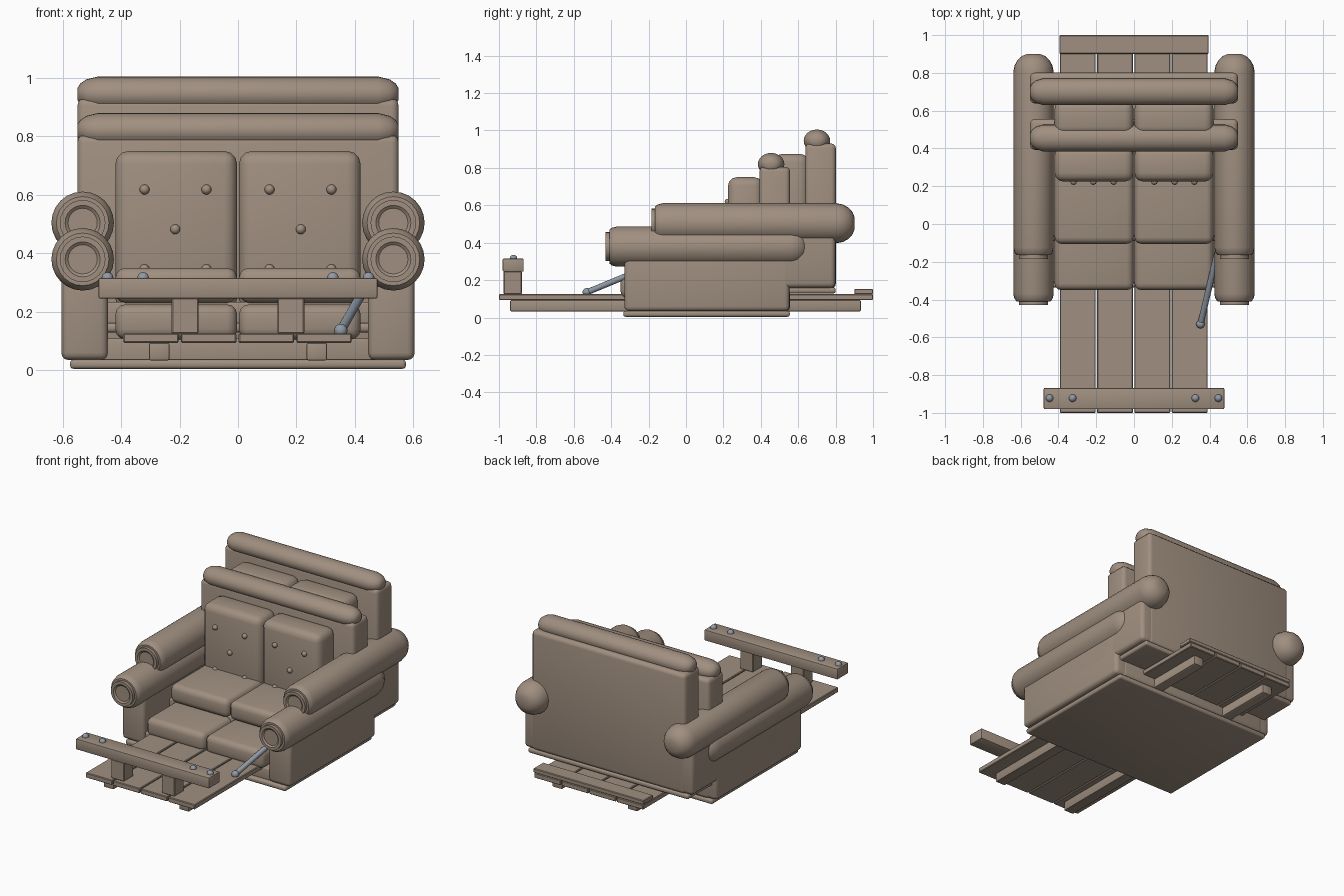
import bpy, math
from mathutils import Vector

if "Cube" in bpy.data.objects:
    bpy.data.objects.remove(bpy.data.objects["Cube"])


def material(name, color):
    m = bpy.data.materials.new(name)
    m.diffuse_color = (*color, 1)
    m.use_nodes = True
    m.node_tree.nodes["Principled BSDF"].inputs["Base Color"].default_value = m.diffuse_color
    return m


TAN = material("tan_brown", (0.35, 0.275, 0.215))
STEEL = material("blue_grey_metal", (0.28, 0.32, 0.38))


def finish(ob, name, mat):
    ob.name = name
    ob.data.materials.clear()
    ob.data.materials.append(mat)
    bpy.ops.object.select_all(action='DESELECT')
    ob.select_set(True)
    bpy.context.view_layer.objects.active = ob
    bpy.ops.object.shade_smooth_by_angle(angle=math.radians(35))
    return ob


def box(name, x, y, z, bevel=0.0, seg=3, mat=TAN):
    """Box from (min, max) ranges with rounded edges."""
    r = (x, y, z)
    bpy.ops.mesh.primitive_cube_add(size=1, location=[(a + b) / 2 for a, b in r])
    ob = bpy.context.object
    ob.scale = [b - a for a, b in r]
    bpy.ops.object.transform_apply(location=False, rotation=False, scale=True)
    if bevel:
        m = ob.modifiers.new("round", 'BEVEL')
        m.width, m.segments, m.limit_method = bevel, seg, 'NONE'
        bpy.ops.object.modifier_apply(modifier=m.name)
    return finish(ob, name, mat)


def lathe(name, profile, axis, centre, scale=(1, 1), n=24):
    """Revolve (position, radius) points round the x or y axis."""
    verts, faces = [], []
    for p, r in profile:
        for i in range(n):
            a = math.tau * i / n
            u, w = r * scale[0] * math.cos(a), r * scale[1] * math.sin(a)
            v = (p, u, w) if axis == 'x' else (-u, p, w)
            verts.append([c + k for c, k in zip(centre, v)])
    for j in range(len(profile) - 1):
        for i in range(n):
            k = (i + 1) % n
            faces.append((j * n + i, j * n + k, (j + 1) * n + k, (j + 1) * n + i)[::-1])
    faces.append(tuple(range(n))[::-1])
    faces.append(tuple(range((len(profile) - 1) * n, len(profile) * n)))
    me = bpy.data.meshes.new(name)
    me.from_pydata(verts, [], faces)
    ob = bpy.data.objects.new(name, me)
    bpy.context.collection.objects.link(ob)
    bpy.context.view_layer.objects.active = ob
    ob.select_set(True)
    bpy.ops.object.mode_set(mode='EDIT')
    bpy.ops.mesh.select_all(action='SELECT')
    bpy.ops.mesh.normals_make_consistent(inside=False)
    bpy.ops.object.mode_set(mode='OBJECT')
    return finish(ob, name, TAN)


def ball(name, loc, r, mat):
    bpy.ops.mesh.primitive_uv_sphere_add(segments=16, ring_count=10, radius=r, location=loc)
    return finish(bpy.context.object, name, mat)


ARM = [(-.422, .035), (-.422, .05), (-.43, .06), (-.43, .078), (-.41, .078), (-.41, .09),
       (-.395, .101), (-.37, .107), (.56, .107), (.595, .1), (.625, .083),
       (.645, .06), (.655, .035)]
ROLL = [(-.55, .02), (-.54, .036), (-.52, .05), (-.48, .06),
        (.48, .06), (.52, .05), (.54, .036), (.55, .02)]


def sofa(tag, dy, dz):
    def b(name, x, y, z, bevel):
        return box(f"{tag}_{name}", x, (y[0] + dy, y[1] + dy), (z[0] + dz, z[1] + dz), bevel)

    # base, front panel and backrest
    b("base_plate", (-.575, .575), (-.335, .555), (.004, .036), .012)
    b("seat_frame", (-.46, .46), (-.31, .5), (.03, .108), .008)
    b("backrest", (-.55, .55), (.393, .556), (.03, .805), .025)
    lathe(f"{tag}_top_roll", ROLL, 'x', (0, .455 + dy, .82 + dz), (1.18, 1))
    for s in (-1, 1):
        side = "left" if s < 0 else "right"
        # arms
        b(f"{side}_arm_panel", sorted((s * .445, s * .605)), (-.33, .553), (.034, .40), .025)
        lathe(f"{tag}_{side}_arm_roll", ARM, 'y', (s * .532, dy, .379 + dz))
        # cushions
        cx = sorted((s * .003, s * .42))
        b(f"{side}_seat_cushion", cx, (-.35, .3), (.105, .225), .035)
        b(f"{side}_back_cushion", cx, (.225, .41), (.2, .75), .045)
        # tufting buttons
        for x, z in ((.108, .618), (.32, .618), (.215, .482), (.108, .345), (.32, .345)):
            ball(f"{tag}_{side}_button", (s * x, .224 + dy, z + dz), .017, TAN)


sofa("front_sofa", 0, 0)
sofa("rear_sofa", .245, .125)

# plank deck on two rails
for i in range(4):
    x = -.393 + i * .1975
    box("deck_plank", (x, x + .19), (-1, 1), (.093, .125), .004, 1)
for s in (-1, 1):
    box("deck_rail", sorted((s * .235, s * .305)), (-.94, .935), (.033, .093), .006, 2)
    box("bar_post", sorted((s * .135, s * .227)), (-.975, -.878), (.125, .247), .004, 1)
    for x in (.325, .447):
        ball("bar_bolt", (s * x, -.922, .315), .02, STEEL)
box("rear_board", (-.395, .395), (.9, 1), (.125, .153), .004, 1)
box("front_bar", (-.478, .478), (-.98, -.868), (.245, .315), .006, 2)

# lever with a knob at its low end
p, q = Vector((.352, -.53, .135)), Vector((.46, -.07, .325))
bpy.ops.mesh.primitive_cylinder_add(vertices=16, radius=.016, depth=(q - p).length, location=(p + q) / 2)
lever = bpy.context.object
lever.rotation_euler = (q - p).to_track_quat('Z', 'Y').to_euler()
finish(lever, "lever_rod", STEEL)
ball("lever_knob", p, .023, STEEL)
